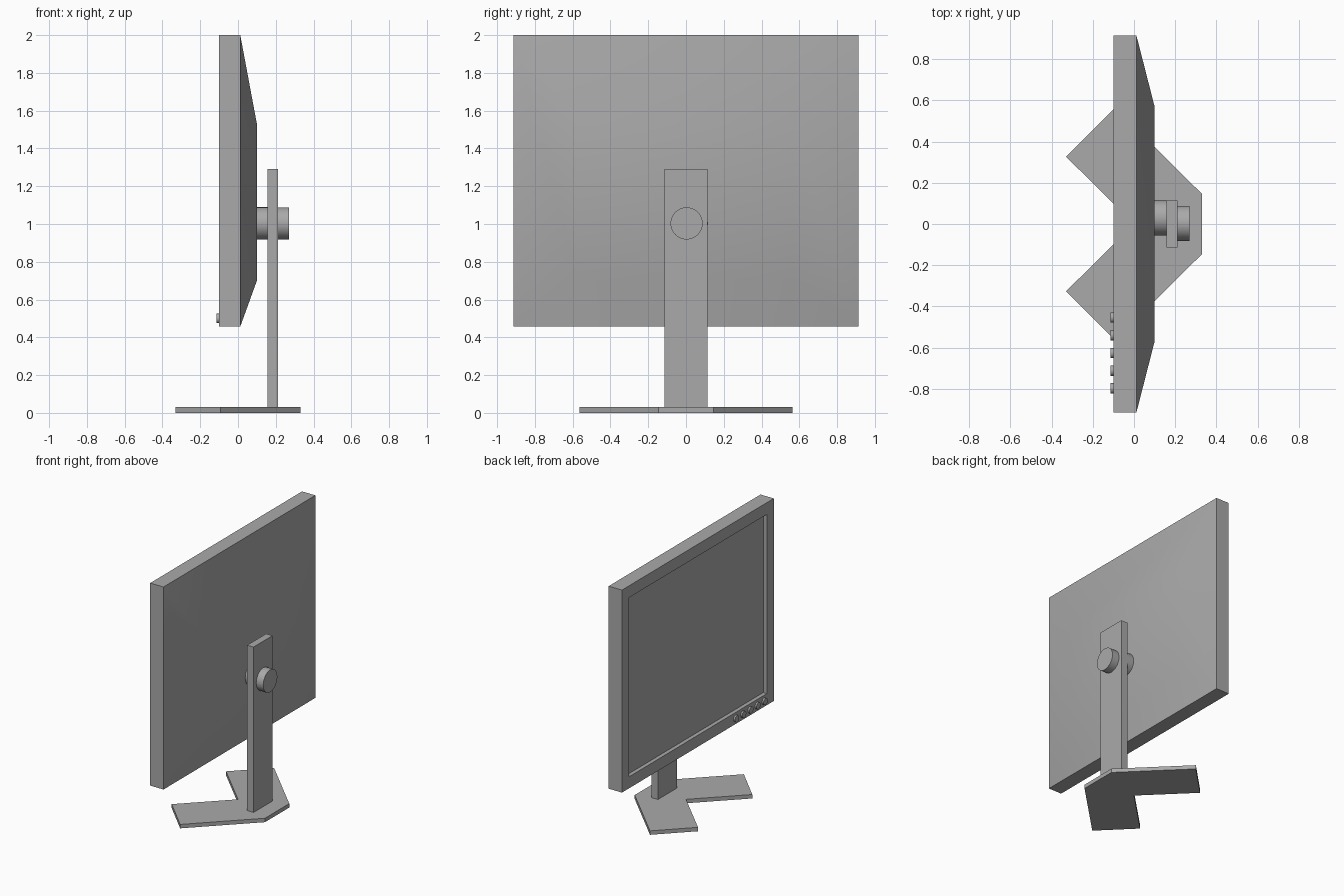
import bpy, bmesh, math
from mathutils import Matrix

if "Cube" in bpy.data.objects:
    bpy.data.objects.remove(bpy.data.objects["Cube"])

grey = bpy.data.materials.new("mid_grey")
grey.diffuse_color = (0.4, 0.4, 0.4, 1)
grey.use_nodes = True
grey.node_tree.nodes["Principled BSDF"].inputs["Base Color"].default_value = grey.diffuse_color


def finish(name, bm, angle=30):
    bmesh.ops.recalc_face_normals(bm, faces=bm.faces)
    me = bpy.data.meshes.new(name)
    bm.to_mesh(me)
    bm.free()
    me.materials.append(grey)
    ob = bpy.data.objects.new(name, me)
    bpy.context.collection.objects.link(ob)
    bpy.ops.object.select_all(action='DESELECT')
    ob.select_set(True)
    bpy.context.view_layer.objects.active = ob
    bpy.ops.object.shade_smooth_by_angle(angle=math.radians(angle))
    return ob


def cylinder_x(name, x0, x1, y, z, r, sides=32):
    """Cylinder lying along the x axis from x0 to x1."""
    bm = bmesh.new()
    mat = Matrix.Translation(((x0 + x1) / 2, y, z)) @ Matrix.Rotation(math.pi / 2, 4, 'Y')
    bmesh.ops.create_cone(bm, cap_ends=True, segments=sides, radius1=r,
                          radius2=r, depth=x1 - x0, matrix=mat)
    return finish(name, bm)


def prism(name, outline, z0, z1):
    """Extrude a flat outline upwards."""
    bm = bmesh.new()
    face = bm.faces.new([bm.verts.new((x, y, z0)) for x, y in outline])
    top = bmesh.ops.extrude_face_region(bm, geom=[face])["geom"]
    for v in top:
        if isinstance(v, bmesh.types.BMVert):
            v.co.z = z1
    return finish(name, bm)


# Monitor housing: rectangular rings from the recessed screen to the back panel
rings = [  # x, half width, bottom z, top z
    (-0.07, 0.83, 0.545, 1.91),
    (-0.10, 0.83, 0.545, 1.91),
    (-0.10, 0.914, 0.457, 2.0),
    (0.012, 0.914, 0.457, 2.0),
    (0.10, 0.57, 0.70, 1.53),
]
bm = bmesh.new()
loops = [[bm.verts.new((x, y, z)) for y, z in ((-w, b), (w, b), (w, t), (-w, t))]
         for x, w, b, t in rings]
for a, b in zip(loops, loops[1:]):
    for i in range(4):
        j = (i + 1) % 4
        bm.faces.new((a[i], a[j], b[j], b[i]))
bm.faces.new(loops[0])
bm.faces.new(loops[-1])
finish("monitor_housing", bm)

# Control buttons along the lower bezel
for i in range(5):
    cylinder_x(f"button_{i + 1}", -0.113, -0.10, -0.454 - 0.086 * i, 0.5, 0.025, 24)

# Pivot behind the panel and tightening knob behind the post
cylinder_x("pivot", 0.10, 0.157, 0.03, 1.003, 0.086)
cylinder_x("knob", 0.211, 0.27, 0.003, 1.003, 0.085)

# Upright post
prism("post", [(0.157, -0.114), (0.211, -0.114), (0.211, 0.114), (0.157, 0.114)], 0.03, 1.29)

# V-shaped foot, mirrored across y = 0
half = [(0.33, 0.146), (-0.092, 0.565), (-0.33, 0.327)]
outline = half + [(0.0, 0.0)] + [(x, -y) for x, y in reversed(half)]
prism("foot", outline, 0.0, 0.03)
